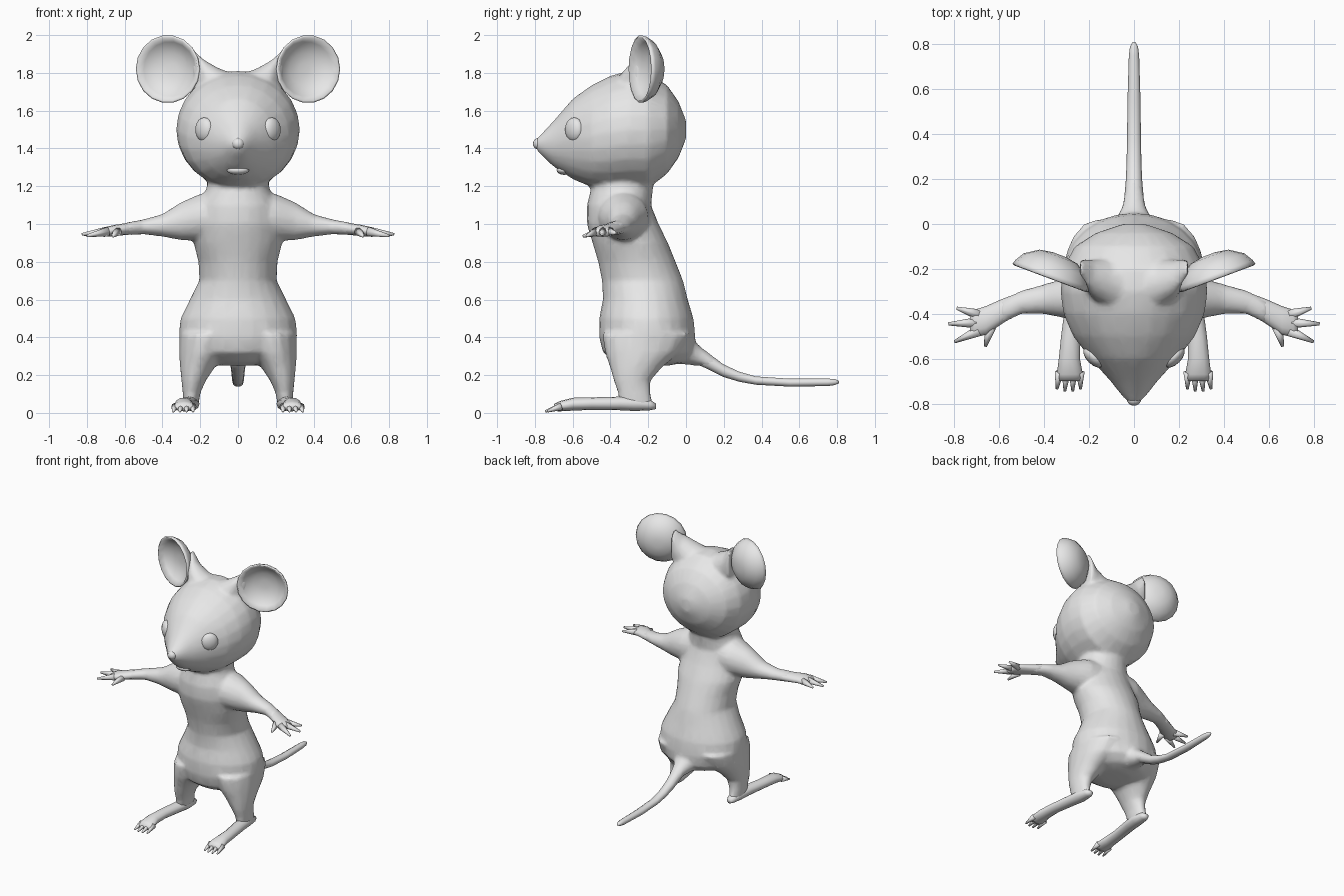
import bpy, bmesh, math
from mathutils import Matrix, Vector

fur = bpy.data.materials.new("plain_grey")
fur.diffuse_color = (0.8, 0.8, 0.8, 1)


def loft(bm, axis, rings, side=1, n=16):
    """Skin ellipses (t, a, b, ra, rb) stacked along one axis; side=-1 mirrors in x."""
    loops = []
    for t, a, b, ra, rb in rings:
        loop = []
        for i in range(n):
            w = 2 * math.pi * i / n
            co = [a + ra * math.cos(w), b + rb * math.sin(w)]
            co.insert("xyz".index(axis), t)
            co[0] *= side
            loop.append(bm.verts.new(co))
        loops.append(loop)
    for p, q in zip(loops, loops[1:]):
        for i in range(n):
            j = (i + 1) % n
            bm.faces.new((p[i], p[j], q[j], q[i]))
    bm.faces.new(loops[0])
    bm.faces.new(loops[-1])


def spike(bm, base, tip, r1, r2, side):
    """Tapered finger or toe between two points."""
    p, q = Vector(base), Vector(tip)
    p.x *= side
    q.x *= side
    d = q - p
    m = Matrix.Translation((p + q) / 2) @ d.to_track_quat('Z', 'Y').to_matrix().to_4x4()
    bmesh.ops.create_cone(bm, cap_ends=True, segments=8, radius1=r1, radius2=r2,
                          depth=d.length, matrix=m)


def ball(bm, loc, size, turn=0):
    m = (Matrix.Translation(loc) @ Matrix.Rotation(turn, 4, 'Z')
         @ Matrix.Diagonal((*size, 1)))
    bmesh.ops.create_uvsphere(bm, u_segments=14, v_segments=10, radius=1, matrix=m)


def finish(name, bm):
    bmesh.ops.recalc_face_normals(bm, faces=bm.faces)
    me = bpy.data.meshes.new(name)
    bm.to_mesh(me)
    bm.free()
    me.shade_smooth()
    me.materials.append(fur)
    ob = bpy.data.objects.new(name, me)
    bpy.context.collection.objects.link(ob)
    return ob


# Body: torso, head, ear roots, arms and legs fused into one skin
bm = bmesh.new()
loft(bm, "z", [(.25, 0, -.19, .10, .10), (.27, 0, -.19, .20, .18), (.32, 0, -.20, .28, .24),
               (.4, 0, -.205, .315, .255), (.5, 0, -.21, .305, .25), (.6, 0, -.215, .255, .225),
               (.7, 0, -.23, .205, .215), (.8, 0, -.26, .21, .205), (.9, 0, -.295, .235, .2),
               (1.0, 0, -.335, .225, .19), (1.1, 0, -.355, .205, .17),
               (1.18, 0, -.34, .17, .165), (1.27, 0, -.33, .15, .16)], n=24)
loft(bm, "y", [(-.80, 0, 1.425, .02, .02), (-.77, 0, 1.42, .05, .052), (-.70, 0, 1.425, .105, .122),
               (-.6, 0, 1.45, .195, .213), (-.5, 0, 1.465, .272, .27), (-.4, 0, 1.485, .315, .3),
               (-.3, 0, 1.5, .328, .312), (-.2, 0, 1.495, .318, .307), (-.1, 0, 1.5, .265, .235),
               (-.04, 0, 1.5, .17, .15), (0, 0, 1.5, .05, .05)], n=24)
# tail root
loft(bm, "y", [(-.1, 0, .37, .13, .11), (0, 0, .34, .09, .085),
               (.08, 0, .298, .052, .05), (.2, 0, .226, .032, .032)])
for s in (1, -1):
    # ear root
    loft(bm, "x", [(.03, -.27, 1.66, .13, .14), (.1, -.27, 1.69, .12, .135),
                   (.18, -.25, 1.74, .09, .13), (.24, -.205, 1.80, .05, .13)], s)
    # arm
    loft(bm, "x", [(.05, -.34, 1.05, .15, .13), (.2, -.33, 1.035, .13, .125),
                   (.3, -.33, 1.015, .092, .102), (.4, -.335, .993, .067, .06),
                   (.5, -.348, .985, .053, .04), (.6, -.395, .973, .056, .034)], s)
    # leg
    loft(bm, "z", [(.02, .25, -.26, .03, .07), (.05, .25, -.265, .042, .09),
                   (.11, .245, -.275, .048, .088), (.17, .235, -.285, .065, .098),
                   (.24, .215, -.265, .092, .137), (.32, .185, -.23, .127, .2),
                   (.42, .16, -.21, .15, .235)], s)
body = finish("body", bm)
mod = body.modifiers.new("fuse", 'REMESH')
mod.mode = 'VOXEL'
mod.voxel_size = 0.014
mod.use_smooth_shade = True
mod = body.modifiers.new("soften", 'SMOOTH')
mod.factor = 0.5
mod.iterations = 5
mod = body.modifiers.new("reduce", 'DECIMATE')
mod.ratio = 0.25

# Tail
bm = bmesh.new()
loft(bm, "y", [(.04, 0, .31, .045, .045), (.12, 0, .27, .043, .043), (.2, 0, .223, .036, .035),
               (.28, 0, .192, .033, .028), (.37, 0, .171, .031, .023), (.55, 0, .16, .029, .022),
               (.75, 0, .162, .023, .021), (.79, 0, .163, .018, .016), (.81, 0, .163, .007, .006)], n=10)
finish("tail", bm)

# Cupped ears: a bowl profile of (radius, depth) turned about a tilted axis
u, v, w = Vector((.94, .35, 0)), Vector((0, 0, 1)), Vector((.35, -.94, 0))
bowl = [(.03, -.105), (.09, -.095), (.15, -.055), (.174, -.015), (.180, .005), (.170, .010),
        (.145, -.022), (.085, -.055), (.03, -.062)]
bm = bmesh.new()
for s in (1, -1):
    loops = []
    for r, d in bowl:
        loop = []
        for i in range(18):
            a = 2 * math.pi * i / 18
            p = Vector((.37, -.235, 1.82)) + u * r * math.cos(a) + v * r * math.sin(a) + w * d
            loop.append(bm.verts.new((p.x * s, p.y, p.z)))
        loops.append(loop)
    for p, q in zip(loops, loops[1:]):
        for i in range(18):
            j = (i + 1) % 18
            bm.faces.new((p[i], p[j], q[j], q[i]))
    bm.faces.new(loops[0])
    bm.faces.new(loops[-1])
finish("ears", bm)

# Eyes
bm = bmesh.new()
for s in (1, -1):
    ball(bm, (.178 * s, -.592, 1.5), (.06, .034, .064), s * math.radians(45))
finish("eyes", bm)

# Nose and lower lip
bm = bmesh.new()
ball(bm, (0, -.782, 1.425), (.032, .028, .03))
ball(bm, (0, -.645, 1.285), (.06, .04, .025))
finish("nose_and_lip", bm)

# Hands with four fingers
bm = bmesh.new()
for s in (1, -1):
    loft(bm, "x", [(.5, -.348, .985, .045, .033), (.58, -.385, .975, .054, .032),
                   (.66, -.43, .965, .064, .029), (.71, -.442, .957, .06, .025),
                   (.73, -.445, .955, .045, .015)], s, 12)
    for base, tip in (((.69, -.405, .96), (.79, -.375, .952)), ((.70, -.44, .96), (.827, -.445, .945)),
                      ((.69, -.475, .96), (.80, -.525, .937)), ((.64, -.46, .96), (.662, -.545, .935))):
        spike(bm, base, tip, .025, .007, s)
finish("hands", bm)

# Feet with four toes
bm = bmesh.new()
for s in (1, -1):
    loft(bm, "y", [(-.16, .247, .035, .018, .015), (-.19, .247, .042, .035, .028),
                   (-.27, .25, .048, .046, .038), (-.35, .26, .05, .045, .036),
                   (-.5, .282, .049, .043, .033), (-.6, .288, .046, .047, .034),
                   (-.67, .286, .035, .058, .027), (-.70, .286, .028, .05, .018)], s, 12)
    for k in range(4):
        x = .24 + .031 * k
        spike(bm, (x, -.66, .034), (x - .002 + .004 * k, -.735 - .01 * (k in (1, 2)), .008),
              .02, .006, s)
finish("feet", bm)
